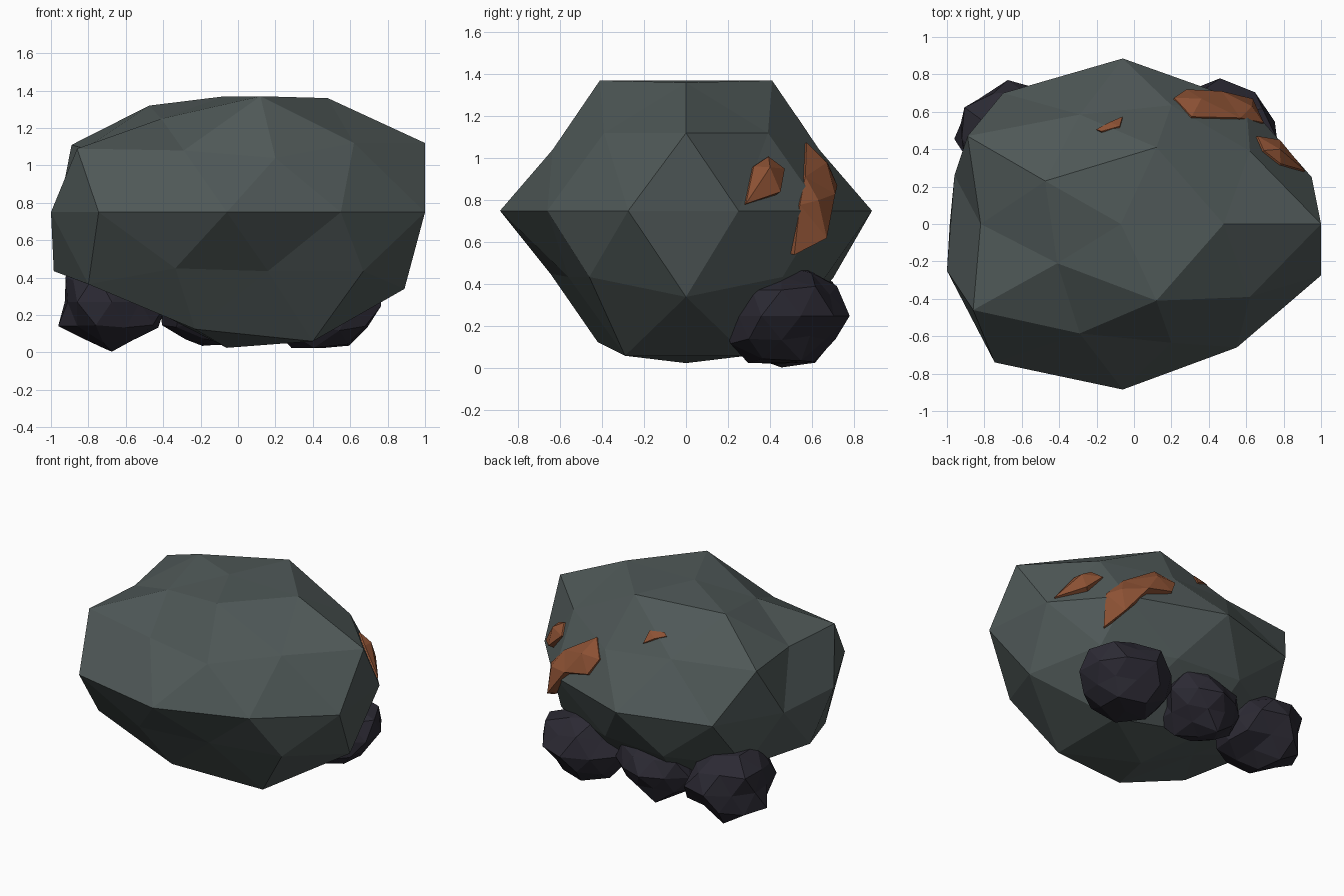
import bpy
import bmesh
import random
from mathutils import Vector
from mathutils.bvhtree import BVHTree

cube = bpy.data.objects.get("Cube")
if cube:
    bpy.data.objects.remove(cube, do_unlink=True)


def make_material(name, rgb):
    mat = bpy.data.materials.new(name)
    mat.use_nodes = True
    color = (*rgb, 1)
    mat.diffuse_color = color
    shader = next(n for n in mat.node_tree.nodes if n.type == "BSDF_PRINCIPLED")
    shader.inputs["Base Color"].default_value = color
    shader.inputs["Roughness"].default_value = 0.9
    return mat


def add_object(name, bm, material):
    bmesh.ops.recalc_face_normals(bm, faces=bm.faces[:])
    mesh = bpy.data.meshes.new(name)
    bm.to_mesh(mesh)
    mesh.materials.append(material)
    obj = bpy.data.objects.new(name, mesh)
    bpy.context.collection.objects.link(obj)
    return obj


stone = make_material("grey green stone", (0.078, 0.098, 0.096))
coal = make_material("dark violet stone", (0.025, 0.023, 0.034))
rust = make_material("rust orange ore", (0.27, 0.085, 0.035))

# Boulder: a squashed icosphere whose corners are pulled to chipped positions
CENTRE = Vector((0, 0, 0.75))
SIZE = Vector((1, 0.88, 0.73))

# Corners that match on the front and back halves
mirrored_corners = [
    (0.12, 0.41, 1.37), (0.62, 0.39, 1.12), (0.2, 0.635, 1.04),
    (-0.29, 0.585, 1.08), (-0.06, 0.885, 0.75), (0.67, 0.46, 0.435),
    (-0.23, 0.42, 0.125), (0.4, 0.29, 0.06),
]
# Corners that differ between the halves or lie on the middle
single_corners = [
    (-0.07, 0, 1.37), (0.48, 0, 1.36), (1, 0, 1.12), (-0.82, 0, 1.09),
    (-0.41, -0.21, 1.25), (-0.475, 0.23, 1.32),
    (-0.86, -0.46, 1.09), (-0.89, 0.47, 1.11),
    (1, -0.275, 0.75), (0.95, 0.25, 0.75),
    (0.55, -0.66, 0.75), (0.6, 0.65, 0.75),
    (-0.745, -0.74, 0.75), (-0.7, 0.7, 0.75),
    (-1, -0.25, 0.75), (-0.96, 0.26, 0.75),
    (0.16, -0.56, 0.435), (0.18, 0.66, 0.43),
    (-0.335, -0.645, 0.45), (-0.31, 0.7, 0.43),
    (-0.8, -0.44, 0.365), (-0.78, 0.44, 0.385),
    (-0.985, 0, 0.435), (0.89, 0, 0.34), (-0.5, 0, 0.25), (-0.06, 0, 0.025),
]

boulder = bmesh.new()
bmesh.ops.create_icosphere(boulder, subdivisions=2, radius=1)
for v in boulder.verts:
    v.co = v.co * SIZE + CENTRE
start = [(v, v.co.copy()) for v in boulder.verts]
corners = [Vector(c) for c in single_corners]
for x, y, z in mirrored_corners:
    corners += [Vector((x, y, z)), Vector((x, -y, z))]
for corner in corners:
    nearest = min(start, key=lambda pair: (pair[1] - corner).length)
    nearest[0].co = corner
add_object("boulder", boulder, stone)
surface = BVHTree.FromBMesh(boulder)


# Small dark rocks tucked under the back edge
def small_rock(name, centre, radii, seed):
    rng = random.Random(seed)
    bm = bmesh.new()
    bmesh.ops.create_icosphere(bm, subdivisions=2, radius=1)
    for v in bm.verts:
        v.co = v.co * rng.uniform(0.84, 1.1) * Vector(radii) + Vector(centre)
        v.co.z = max(v.co.z, 0)
    add_object(name, bm, coal)
    bm.free()


small_rock("left_small_rock", (0.46, 0.455, 0.25), (0.31, 0.3, 0.25), 3)
small_rock("middle_small_rock", (-0.14, 0.48, 0.255), (0.29, 0.26, 0.24), 8)
small_rock("right_small_rock", (-0.675, 0.455, 0.27), (0.295, 0.295, 0.265), 5)


# Ore shards: faceted crusts rooted in the boulder and kept above its surface
def ore_shard(name, points):
    bm = bmesh.new()
    for point in map(Vector, points):
        spot, normal, _, _ = surface.find_nearest(point)
        height = max((point - spot).dot(normal), 0.01)
        bm.verts.new(spot + normal * height)
        bm.verts.new(spot - normal * 0.03)
    hull = bmesh.ops.convex_hull(bm, input=bm.verts[:])
    inside = {g for g in hull["geom_interior"] + hull["geom_unused"]
              if isinstance(g, bmesh.types.BMVert)}
    bmesh.ops.delete(bm, geom=list(inside), context="VERTS")
    add_object(name, bm, rust)
    bm.free()


ore_shard("large_ore_upper", [
    (0.3, 0.555, 1.06), (0.21, 0.66, 0.97), (0.28, 0.72, 0.87),
    (0.47, 0.71, 0.83), (0.56, 0.55, 0.9), (0.36, 0.67, 0.98)])
ore_shard("large_ore_lower", [
    (0.47, 0.71, 0.83), (0.56, 0.55, 0.9), (0.68, 0.53, 0.77),
    (0.635, 0.67, 0.62), (0.69, 0.515, 0.54), (0.63, 0.63, 0.8)])
ore_shard("side_ore", [
    (0.68, 0.38, 1), (0.66, 0.47, 0.95), (0.78, 0.45, 0.84),
    (0.91, 0.28, 0.78), (0.78, 0.32, 0.96), (0.78, 0.4, 0.957)])
ore_shard("small_ore", [
    (-0.19, 0.48, 1.16), (-0.13, 0.53, 1.16), (-0.06, 0.545, 1.11),
    (-0.075, 0.5, 1.19), (-0.165, 0.47, 1.18)])
boulder.free()
